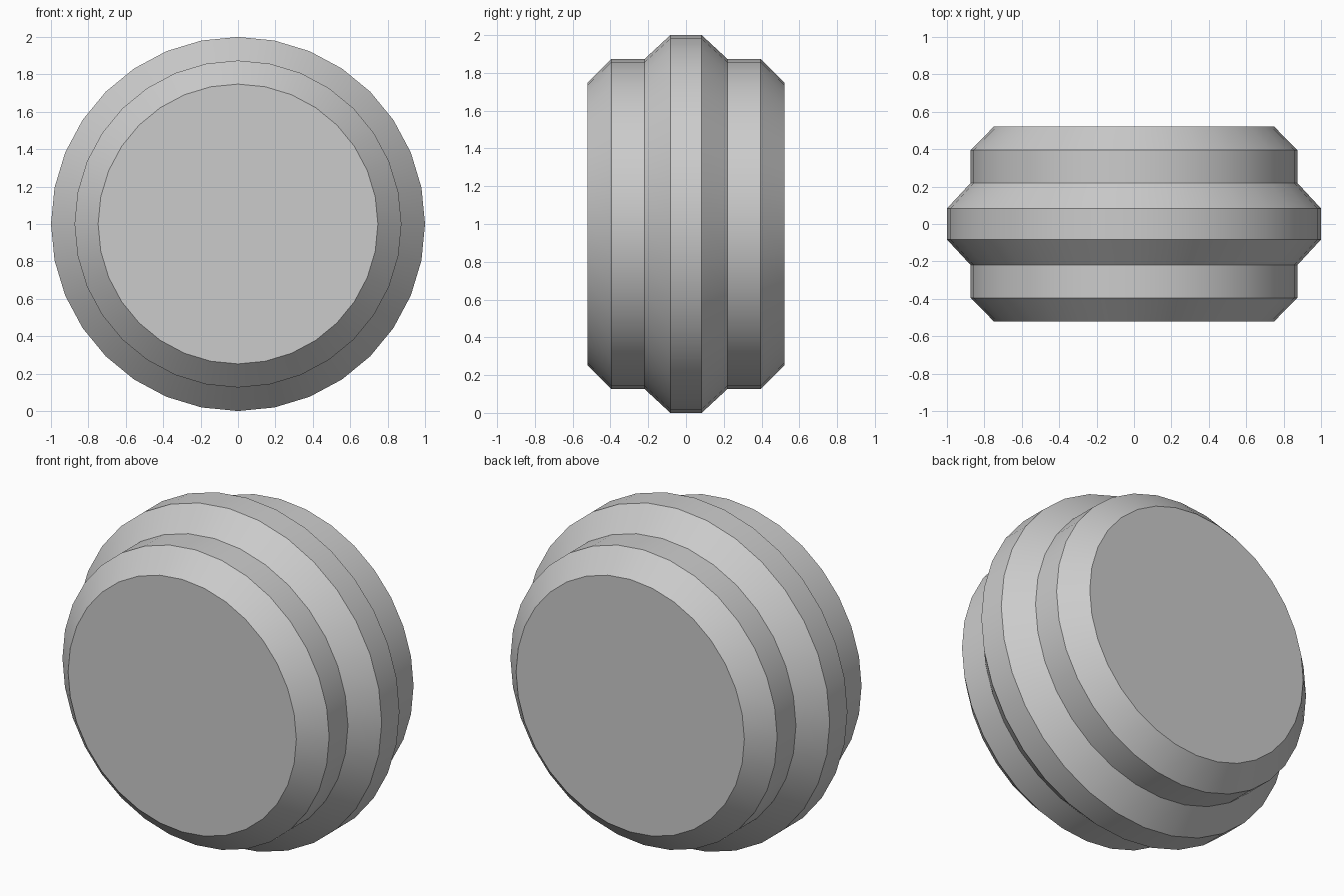
import bpy, bmesh, math

if "Cube" in bpy.data.objects:
    bpy.data.objects.remove(bpy.data.objects["Cube"])

SIDES = 32
# Half profile as (distance from the middle along y, radius), mirrored below
half = [(0.083, 1.0), (0.219, 0.874), (0.395, 0.874), (0.522, 0.748)]
profile = [(-y, r) for y, r in reversed(half)] + half

# Stepped wheel body: rings spun around the y axis
bm = bmesh.new()
rings = []
for y, r in profile:
    angles = [2 * math.pi * i / SIDES for i in range(SIDES)]
    rings.append([bm.verts.new((r * math.sin(a), y, 1 + r * math.cos(a))) for a in angles])
for a, b in zip(rings, rings[1:]):
    for i in range(SIDES):
        j = (i + 1) % SIDES
        bm.faces.new((a[i], a[j], b[j], b[i]))

# Flat front and back caps
bm.faces.new(rings[0])
bm.faces.new(rings[-1])
bmesh.ops.recalc_face_normals(bm, faces=bm.faces[:])

mesh = bpy.data.meshes.new("stepped_wheel")
bm.to_mesh(mesh)
bm.free()
wheel = bpy.data.objects.new("stepped_wheel", mesh)
bpy.context.collection.objects.link(wheel)

# Smooth around the rim, sharp at the steps
bpy.context.view_layer.objects.active = wheel
wheel.select_set(True)
bpy.ops.object.shade_smooth_by_angle(angle=math.radians(30))
